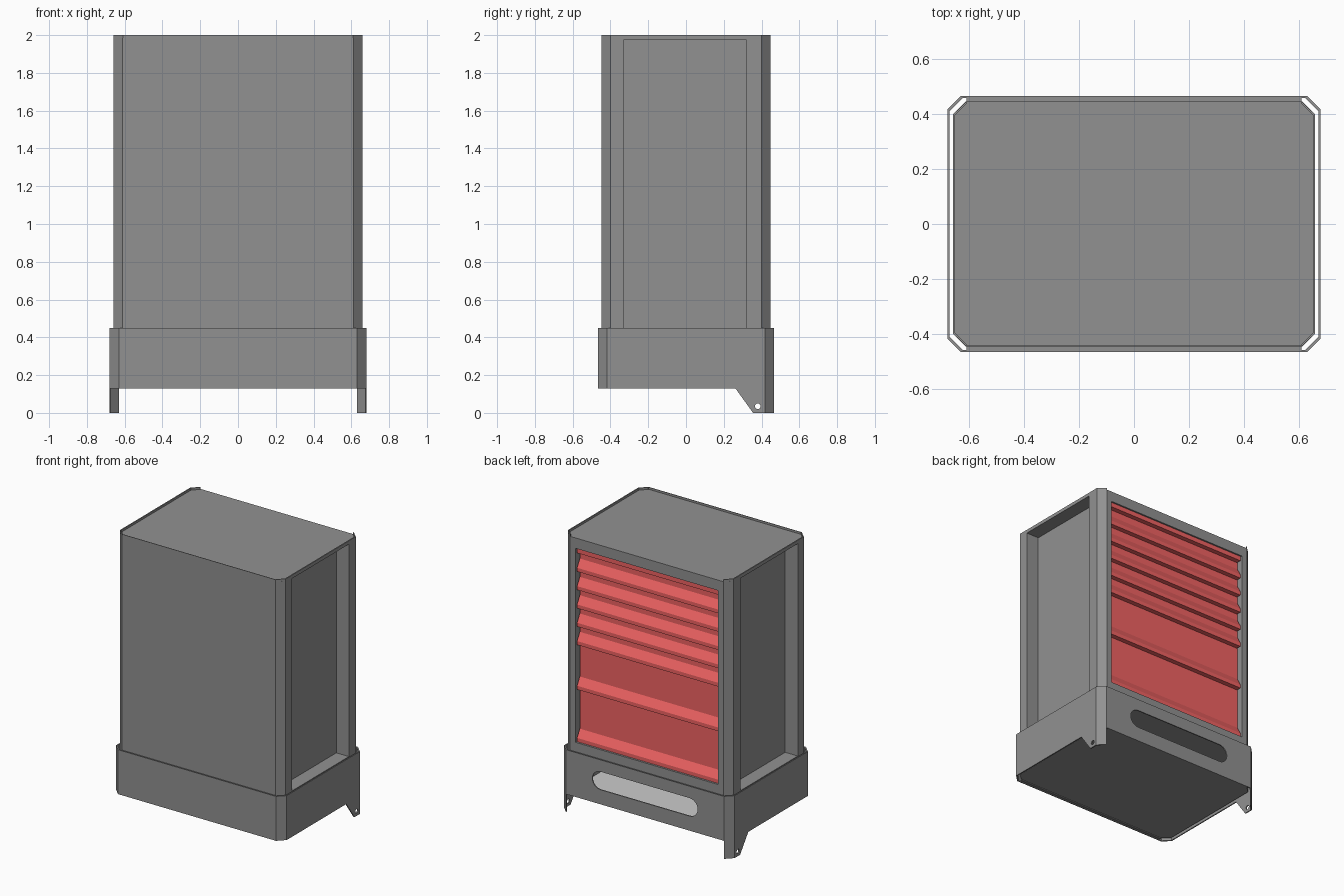
import bpy, bmesh, math

if "Cube" in bpy.data.objects:
    bpy.data.objects.remove(bpy.data.objects["Cube"])

AX = {'x': lambda a, b, h: (h, a, b),
      'y': lambda a, b, h: (a, h, b),
      'z': lambda a, b, h: (a, b, h)}


def material(name, colour):
    m = bpy.data.materials.new(name)
    m.diffuse_color = colour
    m.use_nodes = True
    m.node_tree.nodes["Principled BSDF"].inputs["Base Color"].default_value = m.diffuse_color
    return m


grey = material("dark_grey", (0.285, 0.285, 0.285, 1))
red = material("drawer_red", (0.88, 0.125, 0.125, 1))


def prism(name, pts, axis, lo, hi, mat=grey):
    """Extrude a closed 2D outline along an axis."""
    bm = bmesh.new()
    f = AX[axis]
    low = [bm.verts.new(f(a, b, lo)) for a, b in pts]
    top = [bm.verts.new(f(a, b, hi)) for a, b in pts]
    bm.faces.new(low)
    bm.faces.new(top)
    n = len(pts)
    for i in range(n):
        j = (i + 1) % n
        bm.faces.new((low[i], low[j], top[j], top[i]))
    bmesh.ops.recalc_face_normals(bm, faces=bm.faces)
    me = bpy.data.meshes.new(name)
    bm.to_mesh(me)
    bm.free()
    ob = bpy.data.objects.new(name, me)
    bpy.context.collection.objects.link(ob)
    if mat:
        me.materials.append(mat)
    return ob


def rect(a0, a1, b0, b1):
    return [(a0, b0), (a1, b0), (a1, b1), (a0, b1)]


def octagon(ex, ey, c):
    return [(ex, -ey + c), (ex, ey - c), (ex - c, ey), (-ex + c, ey),
            (-ex, ey - c), (-ex, -ey + c), (-ex + c, -ey), (ex - c, -ey)]


def circle(cx, cy, r, n=16):
    return [(cx + r * math.cos(2 * math.pi * i / n),
             cy + r * math.sin(2 * math.pi * i / n)) for i in range(n)]


def cut(ob, cutter):
    """Subtract the cutter, apply, and remove it."""
    cutter.hide_render = True
    m = ob.modifiers.new("cut", 'BOOLEAN')
    m.operation = 'DIFFERENCE'
    m.solver = 'EXACT'
    m.object = cutter
    bpy.context.view_layer.objects.active = ob
    bpy.ops.object.modifier_apply(modifier=m.name)
    bpy.data.objects.remove(cutter)


def slot(lo, hi):
    """Stadium-shaped slot in the back of the base."""
    r, cx, cz = 0.065, 0.355, 0.30
    pts = []
    for s, start in ((1, -90), (-1, 90)):
        for i in range(13):
            a = math.radians(start + 15 * i)
            pts.append((s * cx + r * math.cos(a), cz + r * math.sin(a)))
    return prism("slot_cutter", pts, 'y', lo, hi)


# Cabinet body with side recesses, drawer opening and hollow bottom
body = prism("cabinet_body", octagon(0.66, 0.447, 0.048), 'z', 0.14, 1.985)
for s in (-1, 1):
    x0, x1 = sorted((s * 0.56, s * 0.75))
    cut(body, prism("recess_cutter", rect(-0.33, 0.32, 0.445, 1.975), 'x', x0, x1))
cut(body, prism("opening_cutter", rect(-0.57, 0.57, 0.512, 1.91), 'y', 0.38, 0.6))
cut(body, prism("cavity_cutter", rect(-0.6, 0.6, -0.43, 0.6), 'z', 0.16, 0.42))
# Lighter floor seen through the slot
prism("base_floor", rect(-0.599, 0.599, -0.429, 0.455), 'z', 0.155, 0.164, None)

# Raised lips along the sides, corners and front of the top
t = 0.008
half = [(0.61, 0.447), (0.66, 0.399), (0.66, -0.399), (0.61, -0.447)]
inner = [(0.61, -0.447 + t), (0.66 - t, -0.396), (0.66 - t, 0.396), (0.61, 0.447 - t)]
for s, side in ((-1, "left"), (1, "right")):
    prism(side + "_top_lip", [(s * x, y) for x, y in half + inner], 'z', 1.98, 2.0)
prism("front_top_lip", rect(-0.61, 0.61, -0.447, -0.443), 'z', 1.98, 2.0)

# Thin base skirt around the body
skirt = prism("base_skirt", octagon(0.68, 0.467, 0.05), 'z', 0.13, 0.45)
cut(skirt, prism("skirt_cutter", octagon(0.672, 0.459, 0.0475), 'z', 0.0, 0.6))
cut(skirt, slot(0.40, 0.6))

# Strips joining skirt and body at front and back
prism("front_spacer", rect(-0.61, 0.61, -0.461, -0.445), 'z', 0.135, 0.445)
spacer = prism("back_spacer", rect(-0.61, 0.61, 0.445, 0.461), 'z', 0.135, 0.445)
cut(spacer, prism("spacer_cutter", rect(-0.6, 0.6, 0.16, 0.42), 'y', 0.4, 0.6))

# Folded sheet feet at the back corners
for s, side in ((-1, "left"), (1, "right")):
    x0, x1 = sorted((s * 0.672, s * 0.68))
    foot = prism(side + "_foot", [(0.26, 0.132), (0.355, 0), (0.417, 0), (0.417, 0.132)],
                 'x', x0, x1)
    cut(foot, prism("hole_cutter", circle(0.38, 0.035, 0.015), 'x', x0 - 0.05, x1 + 0.05))
    corner = [(0.68, 0.417), (0.63, 0.467), (0.63, 0.456), (0.672, 0.414)]
    prism(side + "_foot_corner", [(s * x, y) for x, y in corner], 'z', 0, 0.132)

# Top rail and drawers with slanted grip handles
prism("top_drawer_rail", rect(0.38, 0.438, 1.875, 1.908), 'x', -0.562, 0.562, red)
grips = [1.90 - 0.132 * k for k in range(1, 6)] + [0.918, 0.542]
top = 1.875
for i, z in enumerate(grips):
    bot = z - 0.027
    prism("drawer_%d" % (i + 1),
          [(0.38, top - 0.003), (0.407, top - 0.003), (0.407, z + 0.055),
           (0.438, z), (0.438, bot), (0.38, bot)], 'x', -0.562, 0.562, red)
    top = bot
